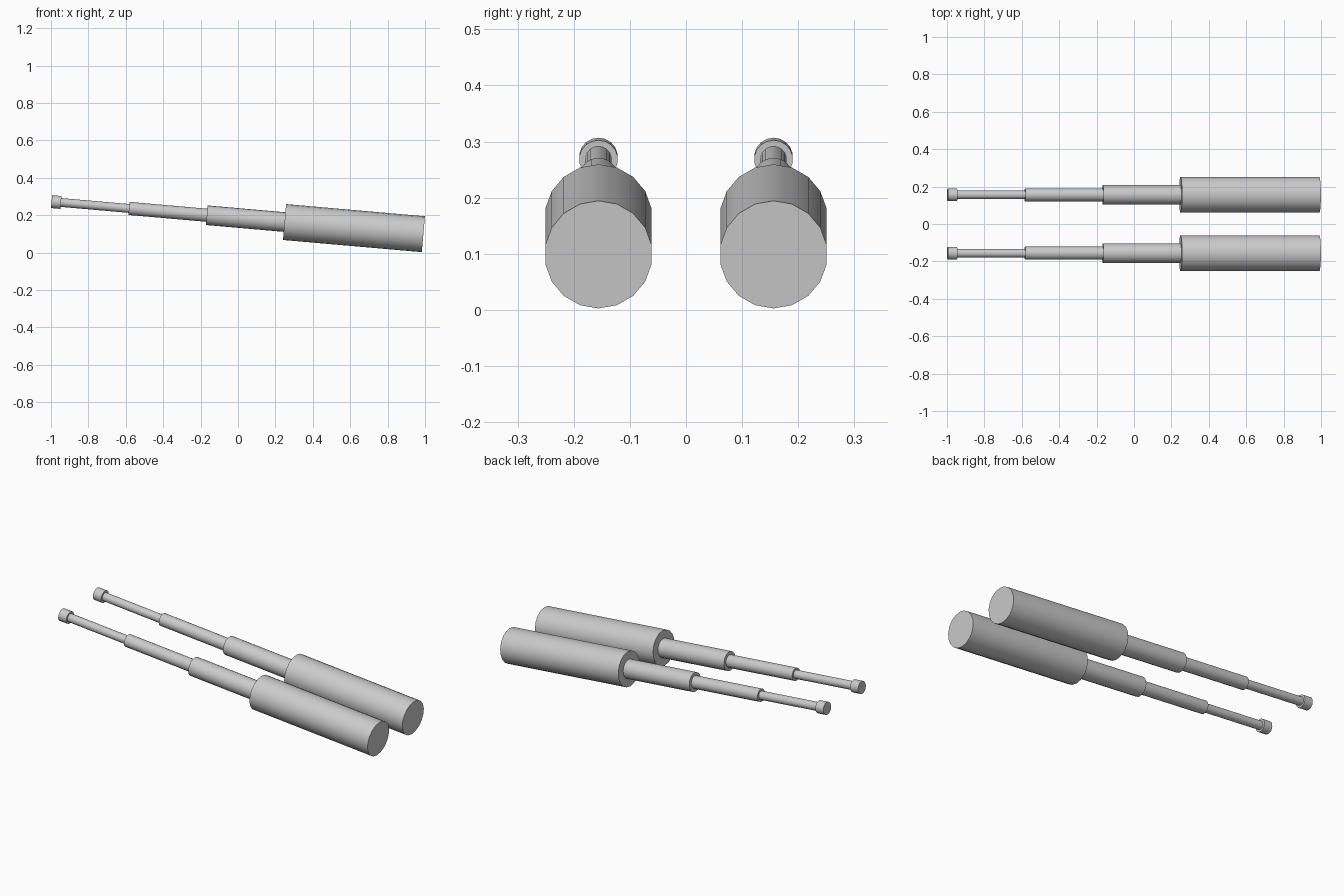
import bpy, bmesh, math
from mathutils import Matrix, Vector

if "Cube" in bpy.data.objects:
    bpy.data.objects.remove(bpy.data.objects["Cube"])

TILT = math.radians(5)
BASE = Vector((0.991, 0.156, 0.0985))            # centre of the thick end
AXIS = Vector((-math.cos(TILT), 0, math.sin(TILT)))
UP = Vector((math.sin(TILT), 0, math.cos(TILT)))
SIDE = UP.cross(AXIS)


def stage(name, start, end, radius):
    """18-sided closed tube along the tilted axis, mirrored across y = 0."""
    centre = BASE + AXIS * (start + end) / 2
    frame = Matrix((SIDE, UP, AXIS)).transposed()
    frame.normalize()
    bm = bmesh.new()
    bmesh.ops.create_cone(bm, cap_ends=True, segments=18,
                          radius1=radius, radius2=radius, depth=end - start,
                          matrix=Matrix.Translation(centre) @ frame.to_4x4())
    bmesh.ops.recalc_face_normals(bm, faces=bm.faces)
    mesh = bpy.data.meshes.new(name)
    bm.to_mesh(mesh)
    bm.free()
    obj = bpy.data.objects.new(name, mesh)
    bpy.context.collection.objects.link(obj)
    mirror = obj.modifiers.new("Mirror", 'MIRROR')
    mirror.use_axis = (False, True, False)
    mirror.use_mirror_merge = False
    bpy.ops.object.select_all(action='DESELECT')
    obj.select_set(True)
    bpy.context.view_layer.objects.active = obj
    bpy.ops.object.shade_smooth_by_angle(angle=math.radians(30))


# Telescoping pair: thick sleeve, three rods, end knob
for part in (
    ("outer_sleeve", 0.0, 0.745, 0.0963),
    ("wide_rod", 0.735, 1.162, 0.0525),
    ("middle_rod", 1.152, 1.580, 0.035),
    ("thin_rod", 1.570, 1.955, 0.0235),
    ("end_knob", 1.945, 1.9955, 0.0345),
):
    stage(*part)
